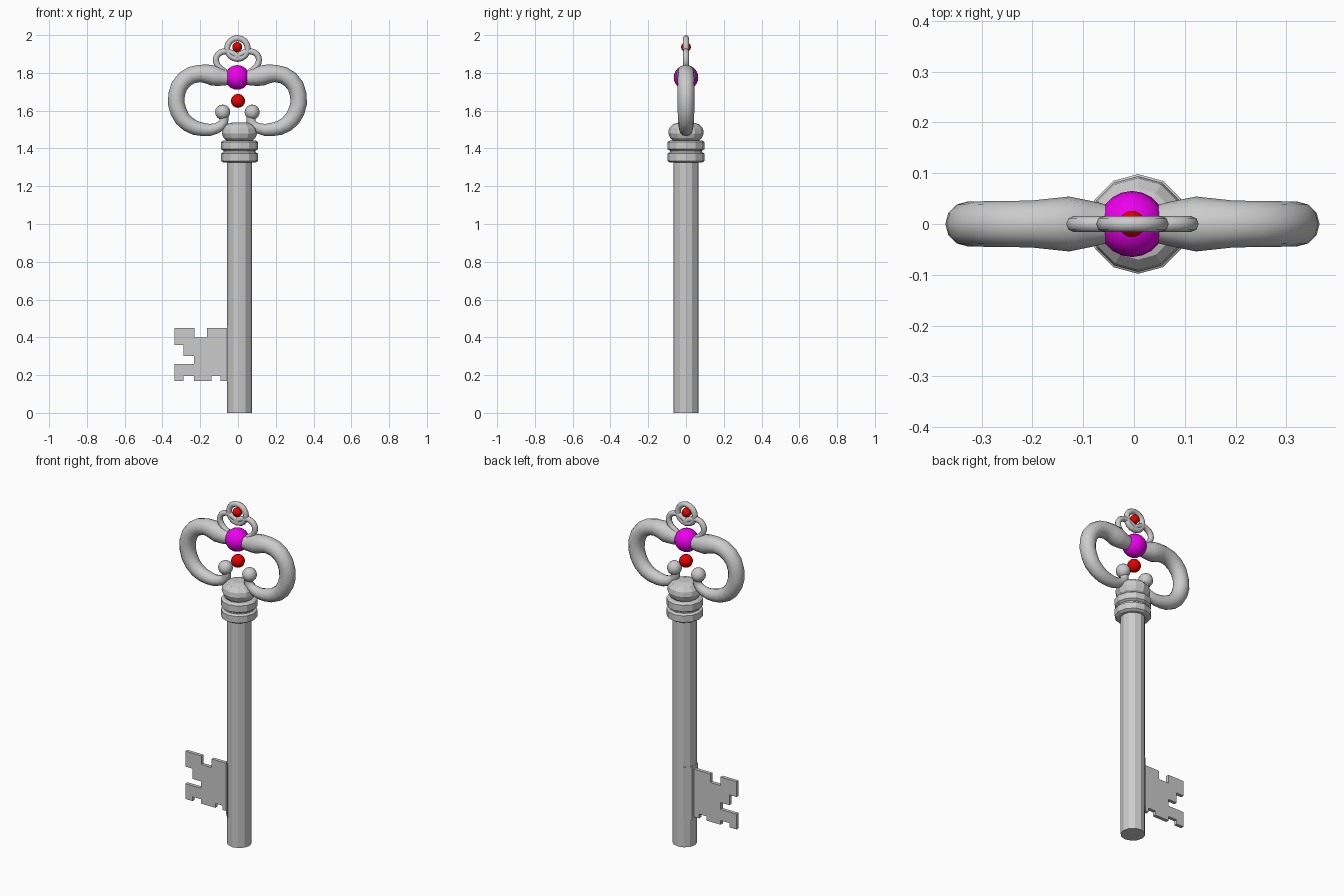
import bpy, bmesh, math

if "Cube" in bpy.data.objects:
    bpy.data.objects.remove(bpy.data.objects["Cube"])

CX = 0.008   # shaft axis
BX = -0.003  # bow axis


def material(name, rgb):
    m = bpy.data.materials.new(name)
    m.diffuse_color = (*rgb, 1)
    m.use_nodes = True
    m.node_tree.nodes["Principled BSDF"].inputs["Base Color"].default_value = m.diffuse_color
    return m


def from_bmesh(name, bm):
    bmesh.ops.recalc_face_normals(bm, faces=bm.faces)
    me = bpy.data.meshes.new(name)
    bm.to_mesh(me)
    bm.free()
    ob = bpy.data.objects.new(name, me)
    bpy.context.collection.objects.link(ob)
    return ob


def lathe(name, profile, sides=12):
    bm = bmesh.new()
    rings = [[bm.verts.new((CX + r * math.cos(2 * math.pi * i / sides),
                            r * math.sin(2 * math.pi * i / sides), z))
              for i in range(sides)] for r, z in profile]
    for a, b in zip(rings, rings[1:]):
        for i in range(sides):
            j = (i + 1) % sides
            bm.faces.new((a[i], a[j], b[j], b[i]))
    bm.faces.new(rings[0])
    bm.faces.new(rings[-1])
    return from_bmesh(name, bm)


def tube(name, pts, res, sides):
    """Smooth tube through (x, z, radius) points in the y = 0 plane."""
    cu = bpy.data.curves.new(name, 'CURVE')
    cu.dimensions = '3D'
    cu.bevel_depth = 1
    cu.bevel_resolution = sides // 2 - 2
    cu.resolution_u = res
    cu.use_fill_caps = True
    sp = cu.splines.new('BEZIER')
    sp.bezier_points.add(len(pts) - 1)
    for p, (x, z, r) in zip(sp.bezier_points, pts):
        p.co = (x, 0, z)
        p.radius = r
        p.handle_left_type = p.handle_right_type = 'AUTO'
    ob = bpy.data.objects.new(name, cu)
    bpy.context.collection.objects.link(ob)
    bpy.ops.object.select_all(action='DESELECT')
    ob.select_set(True)
    bpy.context.view_layer.objects.active = ob
    bpy.ops.object.convert(target='MESH')
    bpy.ops.object.shade_smooth_by_angle(angle=math.radians(50))


def ball(name, x, z, r, mat=None, seg=20, rings=12):
    bpy.ops.mesh.primitive_uv_sphere_add(segments=seg, ring_count=rings, radius=r, location=(x, 0, z))
    ob = bpy.context.object
    ob.name = name
    bpy.ops.object.shade_smooth()
    if mat:
        ob.data.materials.append(mat)


# Shaft, two collars and knob
lathe("shaft", [(0.066, 0), (0.066, 1.45)])
for n, z in (("lower_collar", 1.326), ("upper_collar", 1.388)):
    lathe(n, [(0.086, z), (0.098, z + 0.008), (0.098, z + 0.046), (0.086, z + 0.054)])
lathe("collar_core", [(0.084, 1.335), (0.084, 1.43)])
lathe("knob", [(0.062, 1.435), (0.084, 1.455), (0.094, 1.48), (0.09, 1.505),
               (0.07, 1.528), (0.035, 1.538)])

# Bit: notched plate
outline = [(-.335, .45), (-.23, .45), (-.23, .40), (-.165, .40), (-.165, .45), (-.03, .45),
           (-.03, .17), (-.092, .17), (-.092, .195), (-.14, .195), (-.14, .17), (-.232, .17),
           (-.232, .195), (-.288, .195), (-.288, .17), (-.335, .17), (-.335, .26),
           (-.232, .26), (-.232, .30), (-.288, .30), (-.288, .36), (-.335, .36)]
bm = bmesh.new()
face = bm.faces.new([bm.verts.new((x, -0.01, z)) for x, z in outline])
ext = bmesh.ops.extrude_face_region(bm, geom=[face])
bmesh.ops.translate(bm, vec=(0, 0.02, 0),
                    verts=[v for v in ext["geom"] if isinstance(v, bmesh.types.BMVert)])
from_bmesh("bit_plate", bm)

# Bit root: block wrapped into the shaft side
bpy.ops.mesh.primitive_cube_add(size=1, location=(-0.041, 0, 0.315))
root = bpy.context.object
root.name = "bit_root"
root.scale = (0.033, 0.122, 0.31)
for v in root.data.vertices:
    if v.co.x < 0:
        v.co.y *= 0.45

# Bow halves, curl ends and hanging loops, mirrored left and right
bow = [(.035, 1.775, .034), (.07, 1.775, .043), (.125, 1.785, .054), (.2, 1.797, .046),
       (.28, 1.765, .045), (.322, 1.685, .044), (.312, 1.595, .044), (.26, 1.528, .041),
       (.18, 1.5, .035), (.11, 1.507, .028), (.072, 1.54, .024), (.076, 1.59, .024)]
loop = [(-.02, 1.875, .016), (.03, 1.905, .016), (.072, 1.914, .016), (.111, 1.885, .016),
        (.105, 1.84, .016), (.065, 1.805, .016)]
for side, s in (("left", -1), ("right", 1)):
    tube(side + "_bow", [(BX + s * x, z, r) for x, z, r in bow], 2, 12)
    tube(side + "_loop", [(BX + s * x, z, r) for x, z, r in loop], 3, 8)
    ball(side + "_curl_end", BX + s * 0.078, 1.592, 0.04, seg=12, rings=8)

# Top ring
bpy.ops.mesh.primitive_torus_add(major_segments=16, minor_segments=8, major_radius=0.055,
                                 minor_radius=0.016, location=(BX, 0, 1.929),
                                 rotation=(math.pi / 2, 0, 0))
bpy.context.object.name = "top_ring"
bpy.ops.object.shade_smooth()

# Gems
magenta = material("magenta", (0.85, 0.0, 0.85))
red = material("red", (0.8, 0.0, 0.0))
ball("large_gem", -0.004, 1.776, 0.065, magenta)
ball("middle_gem", 0.0, 1.652, 0.037, red)
ball("top_gem", -0.004, 1.937, 0.026, red)
